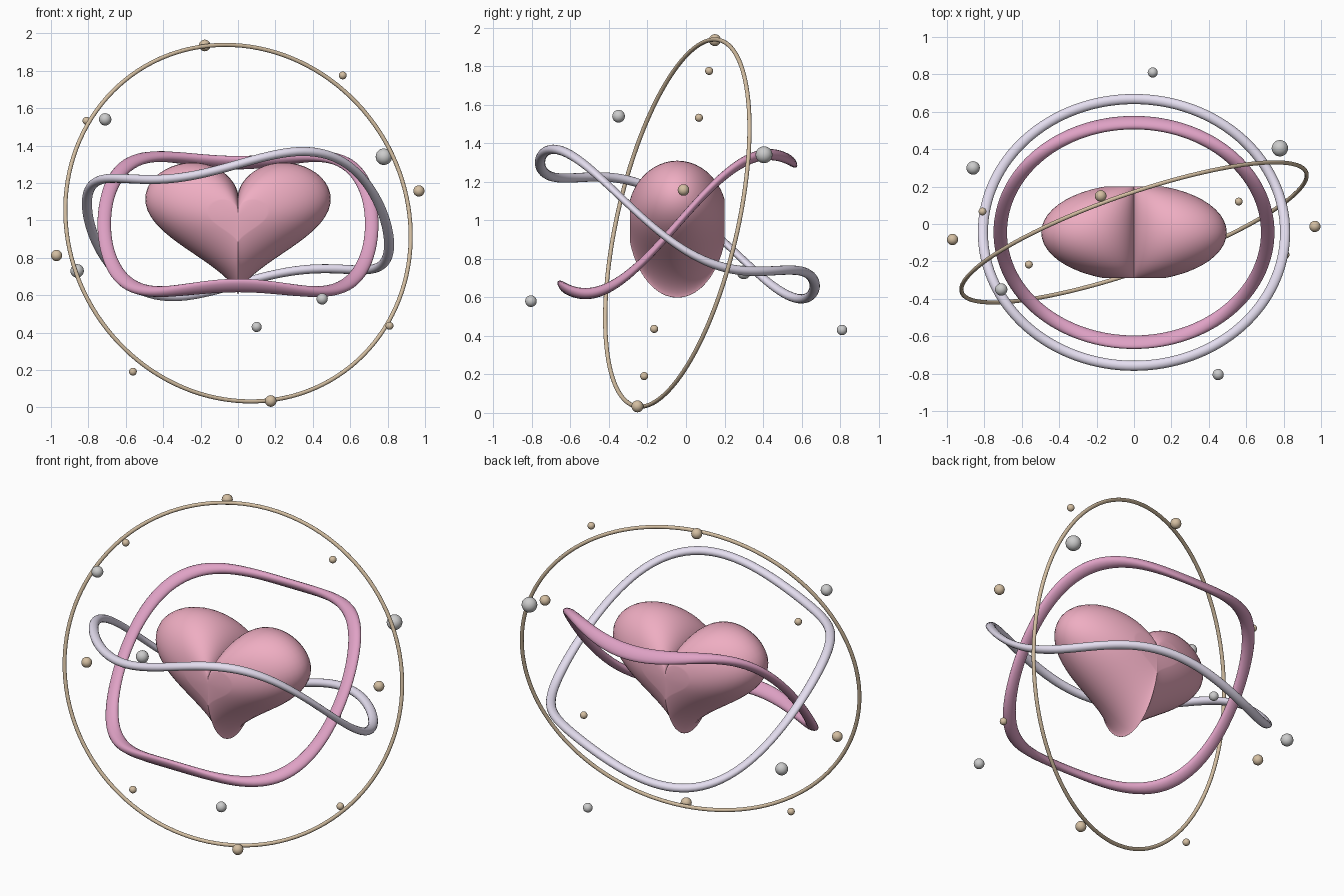
import bpy, bmesh
from math import sin, cos, pi, sqrt
from mathutils import Vector

if "Cube" in bpy.data.objects:
    bpy.data.objects.remove(bpy.data.objects["Cube"])

YC = -0.045   # common centre depth
ZC = 0.98     # common centre height


def material(name, rgb):
    m = bpy.data.materials.new(name)
    m.diffuse_color = (*rgb, 1)
    m.use_nodes = True
    m.node_tree.nodes["Principled BSDF"].inputs["Base Color"].default_value = m.diffuse_color
    return m


PINK = material("heart pink", (0.86, 0.42, 0.54))
ROSE = material("rose", (0.74, 0.36, 0.56))
LILAC = material("lilac", (0.78, 0.73, 0.87))
GOLD = material("gold", (0.66, 0.52, 0.36))
PEARL = material("pearl", (0.84, 0.82, 0.83))


def finish(bm, name, mat):
    bmesh.ops.recalc_face_normals(bm, faces=bm.faces)
    me = bpy.data.meshes.new(name)
    bm.to_mesh(me)
    bm.free()
    me.materials.append(mat)
    for p in me.polygons:
        p.use_smooth = True
    ob = bpy.data.objects.new(name, me)
    bpy.context.collection.objects.link(ob)
    return ob


def bridge(bm, a, b):
    n = len(a)
    for i in range(n):
        j = (i + 1) % n
        bm.faces.new((a[i], a[j], b[j], b[i]))


# Puffed heart: one outline, scaled ring by ring through the depth
def heart():
    n, layers, depth, zc = 96, 24, 0.245, 1.016
    bm = bmesh.new()
    rings = []
    for k in range(layers + 1):
        s = -cos(pi * k / layers)
        f = sqrt(1 - 0.9 * s * s)
        ring = []
        for i in range(n):
            t = 2 * pi * i / n
            x = 16 * sin(t) ** 3
            z = 13 * cos(t) - 5 * cos(2 * t) - 2 * cos(3 * t) - cos(4 * t)
            ring.append(bm.verts.new((x * 0.031 * f, YC + depth * s, zc + z * 0.0246 * f)))
        rings.append(ring)
    for a, b in zip(rings, rings[1:]):
        bridge(bm, a, b)
    for ring, s in ((rings[0], -1), (rings[-1], 1)):
        c = bm.verts.new((0, YC + depth * s, zc))
        for i in range(n):
            bm.faces.new((ring[i], ring[(i + 1) % n], c))
    finish(bm, "heart", PINK)


# Closed tube; point(theta, du, dv) gives the surface from a section offset
def loop_tube(name, mat, ru, rv, point, n=128, sides=16):
    bm = bmesh.new()
    rings = []
    for i in range(n):
        th = 2 * pi * i / n
        rings.append([bm.verts.new(point(th, ru * cos(2 * pi * j / sides), rv * sin(2 * pi * j / sides)))
                      for j in range(sides)])
    for i in range(n):
        bridge(bm, rings[i], rings[(i + 1) % n])
    finish(bm, name, mat)


def rose_point(th, du, dv):
    y = (0.587 + du) * sin(th)
    s = y / 0.587
    return ((0.715 + du) * cos(th), YC + y, ZC + 0.666 * s - 0.336 * s ** 3 + dv)


def lilac_point(th, du, dv):
    z = -0.361 * sin(th) - 0.025 * cos(th) - 0.041 * sin(3 * th) - 0.085 * cos(3 * th)
    return ((0.808 + du) * cos(th), YC + (0.713 + du) * sin(th), ZC + z + dv)


# Thin tilted outer circle
normal = Vector((-0.32, 0.92, -0.21)).normalized()
axis_u = normal.cross(Vector((0, 0, 1))).normalized()
axis_v = normal.cross(axis_u)


def gold_point(th, du, dv):
    return (Vector((0, YC, 0.985)) + (axis_u * cos(th) + axis_v * sin(th)) * (0.975 + du)
            + normal * dv)


heart()
loop_tube("wavy_rose_ring", ROSE, 0.036, 0.029, rose_point)
loop_tube("wavy_lilac_ring", LILAC, 0.027, 0.024, lilac_point)
loop_tube("thin_gold_ring", GOLD, 0.011, 0.011, gold_point)


# Floating beads: x, y, z, radius
def beads(name, mat, data):
    for x, y, z, r in data:
        bm = bmesh.new()
        bmesh.ops.create_uvsphere(bm, u_segments=20, v_segments=12, radius=r)
        bmesh.ops.translate(bm, verts=bm.verts, vec=(x, y, z))
        finish(bm, name, mat)


beads("pearl_bead", PEARL, [
    (-0.71, -0.35, 1.54, 0.033), (0.78, 0.405, 1.34, 0.044), (-0.86, 0.30, 0.73, 0.036),
    (0.45, -0.805, 0.58, 0.03), (0.10, 0.81, 0.43, 0.027)])
beads("gold_bead", GOLD, [
    (-0.178, 0.15, 1.935, 0.031), (0.56, 0.12, 1.775, 0.021), (-0.81, 0.067, 1.532, 0.021),
    (0.967, -0.013, 1.157, 0.03), (-0.97, -0.083, 0.812, 0.03), (0.81, -0.165, 0.436, 0.021),
    (-0.562, -0.217, 0.191, 0.021), (0.175, -0.252, 0.034, 0.031)])
